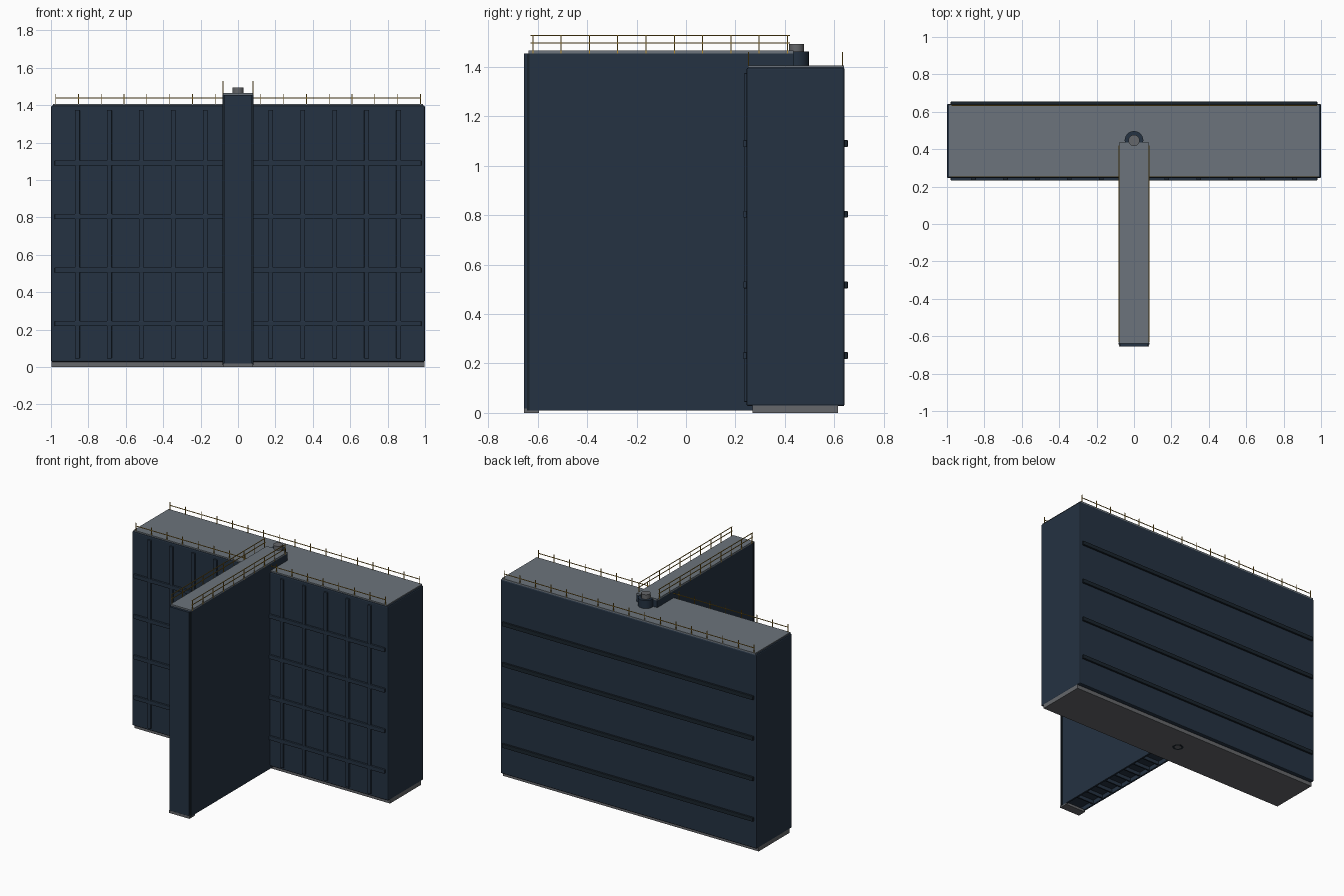
import bpy

cube = bpy.data.objects.get("Cube")
if cube:
    bpy.data.objects.remove(cube, do_unlink=True)


def make_material(name, rgb):
    mat = bpy.data.materials.new(name)
    mat.use_nodes = True
    color = (*rgb, 1)
    mat.diffuse_color = color
    mat.node_tree.nodes["Principled BSDF"].inputs["Base Color"].default_value = color
    return mat


NAVY = make_material("navy steel", (0.018, 0.032, 0.054))
DARK = make_material("dark rib steel", (0.010, 0.017, 0.025))
DECK = make_material("deck grey", (0.15, 0.175, 0.20))
GREY = make_material("worn grey", (0.13, 0.135, 0.145))
GOLD = make_material("rail yellow", (0.45, 0.26, 0.03))


def box(name, mat, x, y, z, bevel=0):
    """Box from (min, max) pairs along each axis."""
    spans = (x, y, z)
    bpy.ops.mesh.primitive_cube_add(size=1, location=[sum(s) / 2 for s in spans])
    obj = bpy.context.object
    obj.name = name
    obj.scale = [s[1] - s[0] for s in spans]
    bpy.ops.object.transform_apply(location=False, rotation=False, scale=True)
    obj.data.materials.append(mat)
    if bevel:
        mod = obj.modifiers.new("soft edges", "BEVEL")
        mod.width = bevel
        mod.segments = 2
    return obj


def cylinder(name, mat, radius, y, z):
    bpy.ops.mesh.primitive_cylinder_add(
        vertices=24, radius=radius, depth=z[1] - z[0], location=(0, y, sum(z) / 2))
    obj = bpy.context.object
    obj.name = name
    obj.data.materials.append(mat)
    bpy.ops.object.shade_smooth_by_angle()
    return obj


def around(c, half):
    return (c - half, c + half)


# Main gate body with base and deck
FRONT, BACK = 0.245, 0.642
box("gate_body", NAVY, (-1, 1), (FRONT, BACK), (0.027, 1.398), 0.008)
box("gate_base", GREY, (-0.998, 0.998), (0.27, 0.615), (0, 0.03))
box("gate_deck", DECK, (-0.99, 0.99), (0.25, 0.64), (1.395, 1.406))

# Horizontal stiffeners on both faces
for i in range(4):
    z = around(0.232 + 0.286 * i, 0.014)
    box("front_stiffener", NAVY, (-0.98, 0.98), (0.232, 0.25), z, 0.003)
    box("back_stiffener", DARK, (-0.98, 0.98), (0.638, 0.655), z, 0.003)

# Vertical stiffeners on the front
for side in (-1, 1):
    for i in range(5):
        box("front_upright", NAVY, around(side * (0.175 + 0.171 * i), 0.013),
            (0.234, 0.25), (0.045, 1.375), 0.003)

# Projecting arm with open underside and cross frames
HALF = 0.08
box("arm_body", NAVY, (-HALF, HALF), (-0.638, 0.435), (0.04, 1.455))
for side in (-1, 1):
    box("arm_skirt", NAVY, around(side * (HALF - 0.006), 0.006), (-0.638, 0.435), (0.01, 0.04))
    box("arm_edge_seal", DARK, around(side * (HALF - 0.003), 0.005), (-0.643, -0.633), (0.01, 1.455))
for i in range(9):
    box("arm_frame", NAVY, (-HALF, HALF), around(-0.5 + 0.095 * i, 0.005), (0.015, 0.04))
box("arm_end_plate", NAVY, (-HALF + 0.004, HALF - 0.004), (-0.655, -0.636), (0.01, 1.455))
box("arm_foot", GREY, (-HALF, HALF), (-0.656, -0.595), (0, 0.018))
box("arm_deck", DECK, (-HALF, HALF), (-0.638, 0.435), (1.455, 1.466))

# Hinge post with cap and bottom pivot
cylinder("hinge_post", NAVY, 0.05, 0.447, (0.002, 1.462))
cylinder("hinge_cap", GREY, 0.03, 0.447, (1.46, 1.494))
cylinder("pivot_ring", DARK, 0.036, 0.447, (-0.0005, 0.03))
cylinder("pivot_pin", GREY, 0.022, 0.447, (-0.001, 0.03))

# Guard rails: posts and one long bar on the gate deck
R = 0.002
for y in (0.253, 0.634):
    box("gate_rail", GOLD, (-0.977, 0.977), around(y, R), around(1.438, R))
    for i in range(17):
        box("gate_rail_post", GOLD, around(-0.975 + 0.1219 * i, R), around(y, R), (1.4, 1.46))

# Guard rails: posts and two long bars on the arm deck
for x in (-HALF, HALF):
    for z in (1.498, 1.528):
        box("arm_rail", GOLD, around(x, R), (-0.63, 0.42), around(z, R))
    for i in range(10):
        box("arm_rail_post", GOLD, around(x, R), around(-0.62 + 0.1145 * i, R), (1.455, 1.53))
